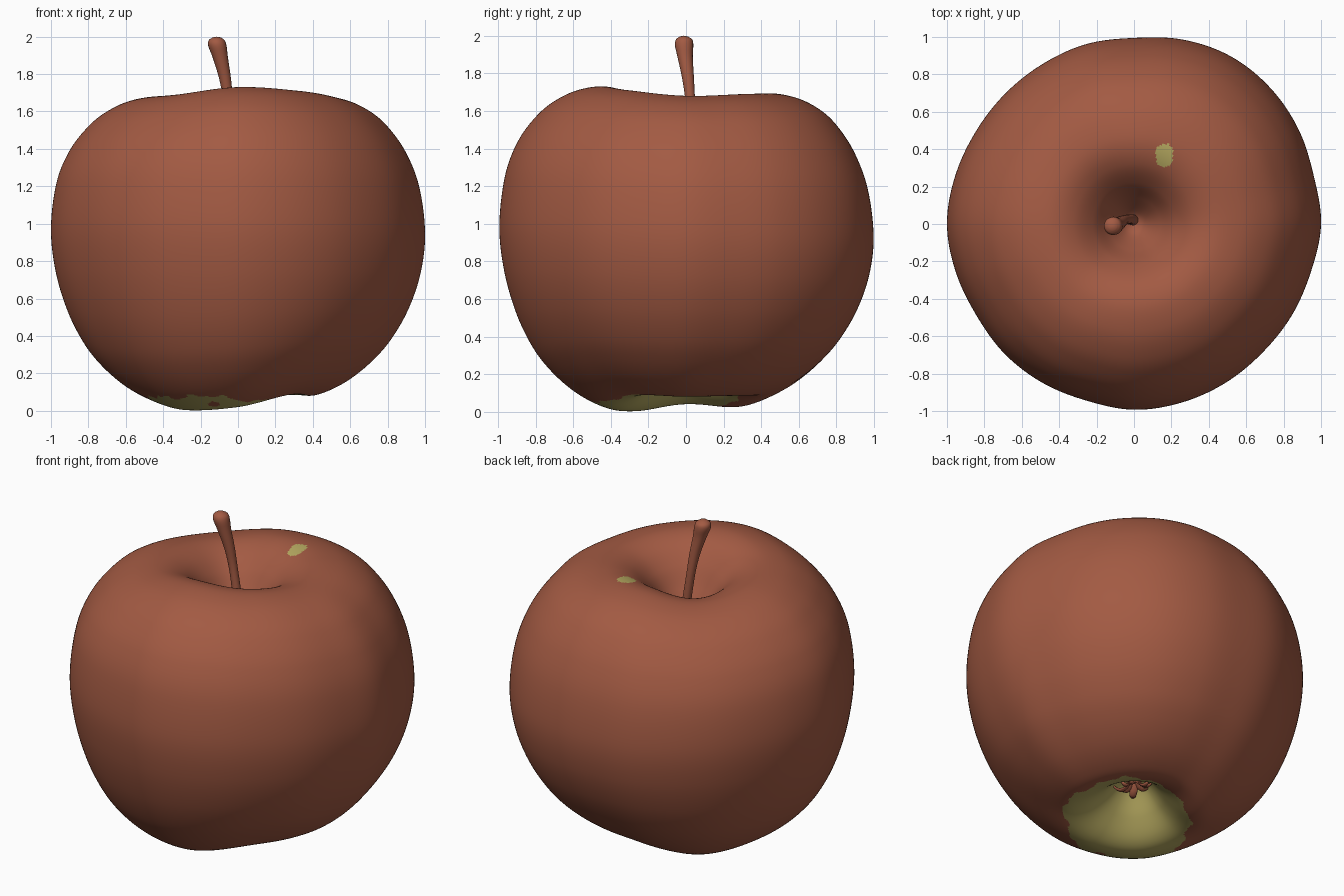
import bpy, bmesh, math, random
from mathutils import Vector

if "Cube" in bpy.data.objects:
    bpy.data.objects.remove(bpy.data.objects["Cube"])

random.seed(4)


def material(name, rgb):
    m = bpy.data.materials.new(name)
    m.diffuse_color = (*rgb, 1)
    m.use_nodes = True
    m.node_tree.nodes["Principled BSDF"].inputs["Base Color"].default_value = m.diffuse_color
    return m


RED = material("russet_red", (0.365, 0.103, 0.056))
GREEN = material("olive_green", (0.47, 0.40, 0.118))


def spline(p0, p1, p2, p3, t):
    """Catmull-Rom blend of four control values."""
    return 0.5 * (2 * p1 + (p2 - p0) * t + (2 * p0 - 5 * p1 + 4 * p2 - p3) * t * t
                  + (3 * p1 - p0 - 3 * p2 + p3) * t ** 3)


def around(table, angle):
    """Smooth periodic lookup of evenly spaced values."""
    n = len(table)
    f = (angle / math.tau * n) % n
    i = int(f)
    return spline(*(table[(i + k) % n] for k in (-1, 0, 1, 2)), f - i)


def along(points, steps):
    """Smooth path through points, with several steps per span."""
    p = [Vector(q) for q in points]
    p = [2 * p[0] - p[1]] + p + [2 * p[-1] - p[-2]]
    out = [spline(*p[i:i + 4], s / steps) for i in range(len(p) - 3) for s in range(steps)]
    return out + [p[-2]]


def smoothstep(a, b, x):
    t = min(1, max(0, (x - a) / (b - a)))
    return t * t * (3 - 2 * t)


def skin(name, rings, start, end):
    """Join closed rings of points into a smooth solid with two pole points."""
    bm = bmesh.new()
    loops = [[bm.verts.new(p) for p in ring] for ring in rings]
    n = len(loops[0])
    for a, b in zip(loops, loops[1:]):
        for i in range(n):
            bm.faces.new((a[i], a[(i + 1) % n], b[(i + 1) % n], b[i]))
    for loop, pole in ((loops[0], start), (loops[-1], end)):
        v = bm.verts.new(pole)
        for i in range(n):
            bm.faces.new((loop[i], loop[(i + 1) % n], v))
    bmesh.ops.recalc_face_normals(bm, faces=bm.faces)
    for f in bm.faces:
        f.smooth = True
    mesh = bpy.data.meshes.new(name)
    bm.to_mesh(mesh)
    bm.free()
    mesh.materials.append(RED)
    ob = bpy.data.objects.new(name, mesh)
    bpy.context.collection.objects.link(ob)
    return ob


# Apple body: revolved profile with uneven outline, shoulders and base
PROFILE = [(0.0, 1.33), (0.06, 1.36), (0.14, 1.46), (0.22, 1.57), (0.32, 1.655), (0.44, 1.69),
           (0.58, 1.67), (0.70, 1.615), (0.80, 1.535), (0.90, 1.405), (0.97, 1.23), (1.0, 0.98),
           (0.975, 0.75), (0.91, 0.54), (0.82, 0.37), (0.72, 0.25), (0.60, 0.15), (0.48, 0.085),
           (0.38, 0.06), (0.28, 0.085), (0.18, 0.16), (0.08, 0.265), (0.0, 0.29)]
OUTLINE = [1.0, .995, 1.015, 1.03, 1.035, 1.02, .995, .995, .985, .98, .98, .99,
           1.0, .987, .974, .98, .98, .978, .993, .988, .98, .972, .975, .98]
TOP = [1.68, 1.69, 1.69, 1.65, 1.675, 1.69, 1.73, 1.71]
BASE = [.08, .085, .08, .025, .04, .003, .02, .085]


def body_point(r, z, a):
    rr = r * (1 + (around(OUTLINE, a) - 1) * smoothstep(0.1, 0.8, r))
    fade = smoothstep(0.0, 0.35, r)
    z2 = z + (around(TOP, a) - 1.69) * smoothstep(1.0, 1.65, z) * fade
    z2 += (around(BASE, a) - 0.06) * (1 - smoothstep(0.1, 0.9, z)) * fade
    # The widest band sits lower on the back right side
    band = smoothstep(0.3, 1.1, z) * (1 - smoothstep(1.2, 1.68, z)) * smoothstep(0.5, 0.9, r)
    z2 -= (0.02 + 0.035 * math.cos(a - math.radians(65))) * band
    return Vector((rr * math.cos(a), rr * math.sin(a), z2))


SEG = 240
path = along(PROFILE, 12)
apple = skin("apple_body",
             [[body_point(q.x, q.y, math.tau * i / SEG) for i in range(SEG)] for q in path[1:-1]],
             (0, 0, 1.33), (0, 0, 0.29))

# Olive patch around the base hollow, with a ragged rim, and a fleck on the shoulder
apple.data.materials.append(GREEN)
for f in apple.data.polygons:
    c = f.center
    if c.z < 0.6:
        # Long axis runs from front left to back right
        u = ((c.x + c.y) * 0.7071 + 0.11) / 0.46
        v = ((c.y - c.x) * 0.7071 + 0.05) / 0.36
        a = math.atan2(v, u)
        rim = 1 + 0.04 * math.sin(5 * a + 1) + 0.03 * math.sin(13 * a) + 0.015 * math.sin(29 * a)
        hole = math.hypot(c.x + 0.13, c.y + 0.46) < 0.03
        heart = math.hypot(c.x, c.y) < 0.05
        f.material_index = int(math.hypot(u, v) < rim and not hole and not heart)
    elif c.z > 1.4:
        f.material_index = int(abs((c.x - 0.163) / 0.046) ** 2.6 + abs((c.y - 0.367) / 0.062) ** 2.6 < 1)

# Stem: leaning tube that thickens to a rounded knob
STEM = [(0.0, 0.02, 1.28, 0.03), (-0.02, 0.025, 1.45, 0.027), (-0.05, 0.022, 1.65, 0.026),
        (-0.07, 0.01, 1.78, 0.032), (-0.095, -0.005, 1.89, 0.041), (-0.11, -0.01, 1.95, 0.049),
        (-0.114, -0.01, 1.98, 0.043), (-0.114, -0.012, 1.996, 0.022)]
skin("stem",
     [[(q[0] + q[3] * math.cos(math.tau * i / 20), q[1] + q[3] * math.sin(math.tau * i / 20), q[2])
       for i in range(20)] for q in along(STEM, 4)],
     STEM[0][:3], (-0.114, -0.012, 2.0))


# Calyx: dried curled leaves in the base hollow
def calyx_leaf(name, a, length, droop):
    out = Vector((math.cos(a), math.sin(a), 0))
    side = Vector((-math.sin(a), math.cos(a), 0))
    rings = []
    for k in range(7):
        t = k / 6
        mid = out * (length * t) + Vector((0, 0, 0.295 - droop * math.sin(t * 2.4)))
        w = 0.03 * (1 - t) ** 0.7 + 0.003
        rings.append([mid + side * (w * math.cos(math.tau * i / 8))
                      + Vector((0, 0, 0.008 * math.sin(math.tau * i / 8))) for i in range(8)])
    tip = out * (length + 0.004) + Vector((0, 0, 0.295 - droop * math.sin(2.4)))
    skin(name, rings, (0, 0, 0.295), tip)


for i in range(8):
    calyx_leaf(f"calyx_leaf_{i + 1}", math.tau * i / 8 + random.uniform(-0.2, 0.2),
               random.uniform(0.09, 0.13), random.uniform(0.06, 0.09))
